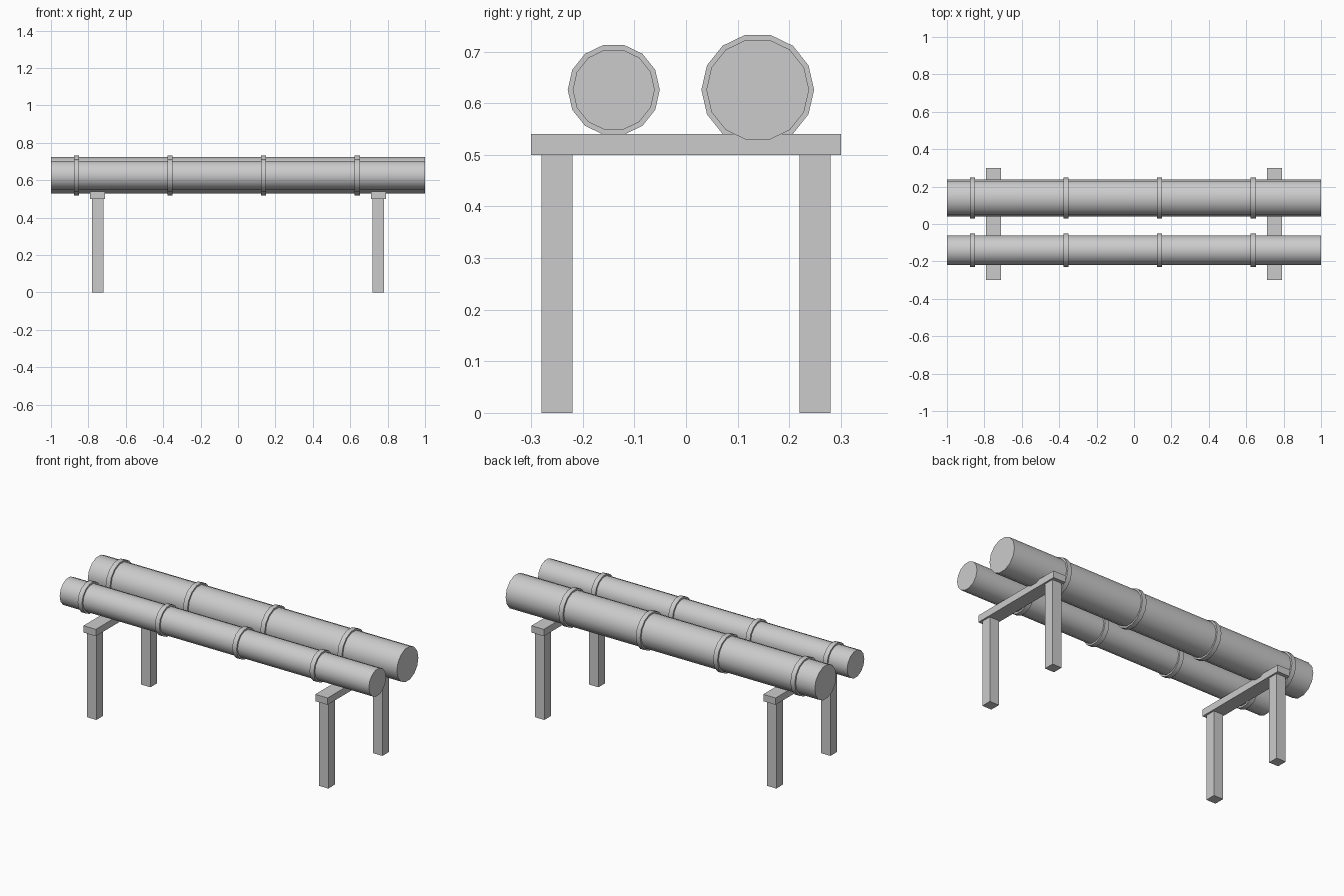
import bpy
from math import pi, radians

if "Cube" in bpy.data.objects:
    bpy.data.objects.remove(bpy.data.objects["Cube"])


def box(name, center, size):
    bpy.ops.mesh.primitive_cube_add(size=1, location=center)
    ob = bpy.context.object
    ob.name = name
    ob.scale = size
    bpy.ops.object.transform_apply(location=False, rotation=False, scale=True)
    return ob


def rod(name, center, radius, length):
    # 14-sided cylinder lying along x, with corners at +y and -y
    bpy.ops.mesh.primitive_cylinder_add(vertices=14, radius=radius, depth=length,
                                        location=center, rotation=(0, pi / 2, 0))
    ob = bpy.context.object
    ob.name = name
    bpy.ops.object.transform_apply(location=False, rotation=True, scale=False)
    bpy.ops.object.shade_smooth_by_angle(angle=radians(30))
    return ob


# Trestles: two legs under a cross beam at each end
for side, x in (("left", -0.75), ("right", 0.75)):
    box(f"{side}_cross_beam", (x, 0, 0.52), (0.08, 0.6, 0.04))
    for end, y in (("front", -0.25), ("back", 0.25)):
        box(f"{side}_{end}_leg", (x, y, 0.25), (0.06, 0.06, 0.5))

# Poles with raised node rings
for name, y, radius in (("front_pole", -0.14, 0.0795), ("back_pole", 0.139, 0.0995)):
    rod(name, (0, y, 0.626), radius, 2.0)
    for i in range(4):
        rod(f"{name}_ring_{i + 1}", (-0.863 + 0.5 * i, y, 0.626), radius + 0.0097, 0.028)
